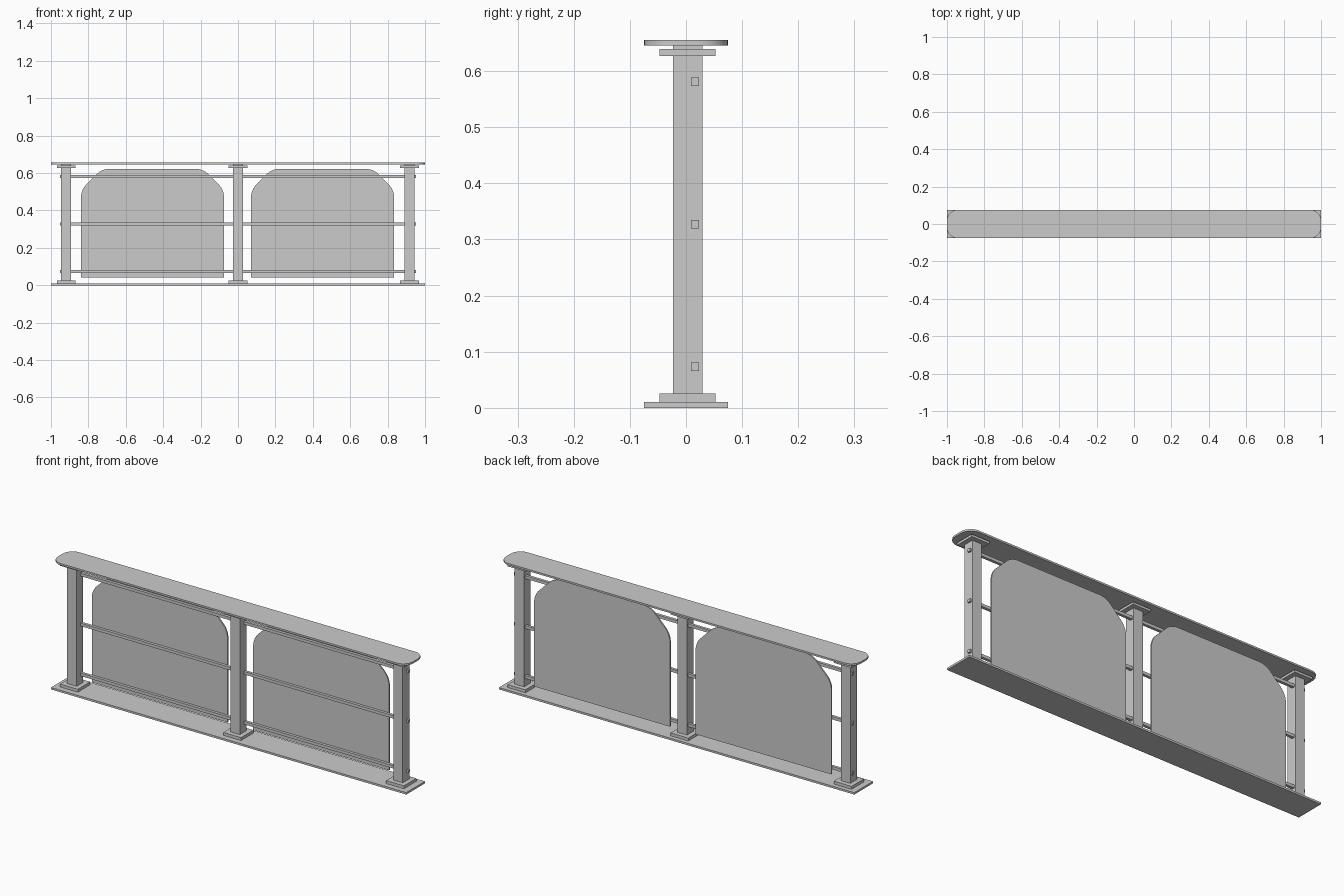
import bpy, bmesh, math

if "Cube" in bpy.data.objects:
    bpy.data.objects.remove(bpy.data.objects["Cube"])


def box(name, x0, x1, y0, y1, z0, z1):
    bpy.ops.mesh.primitive_cube_add(size=1, location=((x0 + x1) / 2, (y0 + y1) / 2, (z0 + z1) / 2))
    ob = bpy.context.object
    ob.name = name
    ob.scale = (x1 - x0, y1 - y0, z1 - z0)
    bpy.ops.object.transform_apply(location=False, rotation=False, scale=True)
    return ob


def rounded_slab(name, points, depth, radii, segments=8):
    """Extrude a 3D outline along depth; radii is a list of (corner indices, radius)."""
    me = bpy.data.meshes.new(name)
    bm = bmesh.new()
    verts = [bm.verts.new(p) for p in points]
    bm.faces.new(verts)
    for idx, r in radii:
        bmesh.ops.bevel(bm, geom=[verts[i] for i in idx], offset=r, offset_type='OFFSET',
                        affect='VERTICES', segments=segments, profile=0.5)
    ext = bmesh.ops.extrude_face_region(bm, geom=bm.faces[:])
    bmesh.ops.translate(bm, vec=depth, verts=[g for g in ext['geom'] if isinstance(g, bmesh.types.BMVert)])
    bmesh.ops.recalc_face_normals(bm, faces=bm.faces[:])
    bm.to_mesh(me)
    bm.free()
    ob = bpy.data.objects.new(name, me)
    bpy.context.collection.objects.link(ob)
    bpy.ops.object.select_all(action='DESELECT')
    ob.select_set(True)
    bpy.context.view_layer.objects.active = ob
    bpy.ops.object.shade_smooth_by_angle(angle=math.radians(30))
    return ob


# Base plate and rounded top rail
box("base_plate", -1, 1, -0.075, 0.075, 0, 0.01)
rounded_slab("top_handrail",
             [(-1, -0.075, 0.646), (1, -0.075, 0.646), (1, 0.075, 0.646), (-1, 0.075, 0.646)],
             (0, 0, 0.009), [((0, 1, 2, 3), 0.055)])

# Posts with square feet and caps
YC = 0.003
for side, x in (("left", -0.919), ("middle", 0), ("right", 0.917)):
    box(side + "_post", x - 0.0265, x + 0.0265, YC - 0.0265, YC + 0.0265, 0.01, 0.646)
    box(side + "_foot", x - 0.05, x + 0.05, YC - 0.05, YC + 0.05, 0.01, 0.025)
    box(side + "_cap", x - 0.05, x + 0.05, YC - 0.05, YC + 0.05, 0.627, 0.639)

# Horizontal bars passing through the posts
for name, z in (("lower", 0.073), ("middle", 0.327), ("upper", 0.581)):
    box(name + "_bar", -0.953, 0.953, 0.0085, 0.023, z - 0.0075, z + 0.0075)

# Panels with clipped, softened upper corners
for side, x in (("left", -0.457), ("right", 0.452)):
    w, z0, z1, c = 0.382, 0.042, 0.622, 0.112
    outline = [(-w, z0), (w, z0), (w, z1 - c), (w - c, z1), (-w + c, z1), (-w, z1 - c)]
    rounded_slab(side + "_panel", [(x + px, 0.0225, pz) for px, pz in outline],
                 (0, 0.007, 0), [((2, 3, 4, 5), 0.035)])
